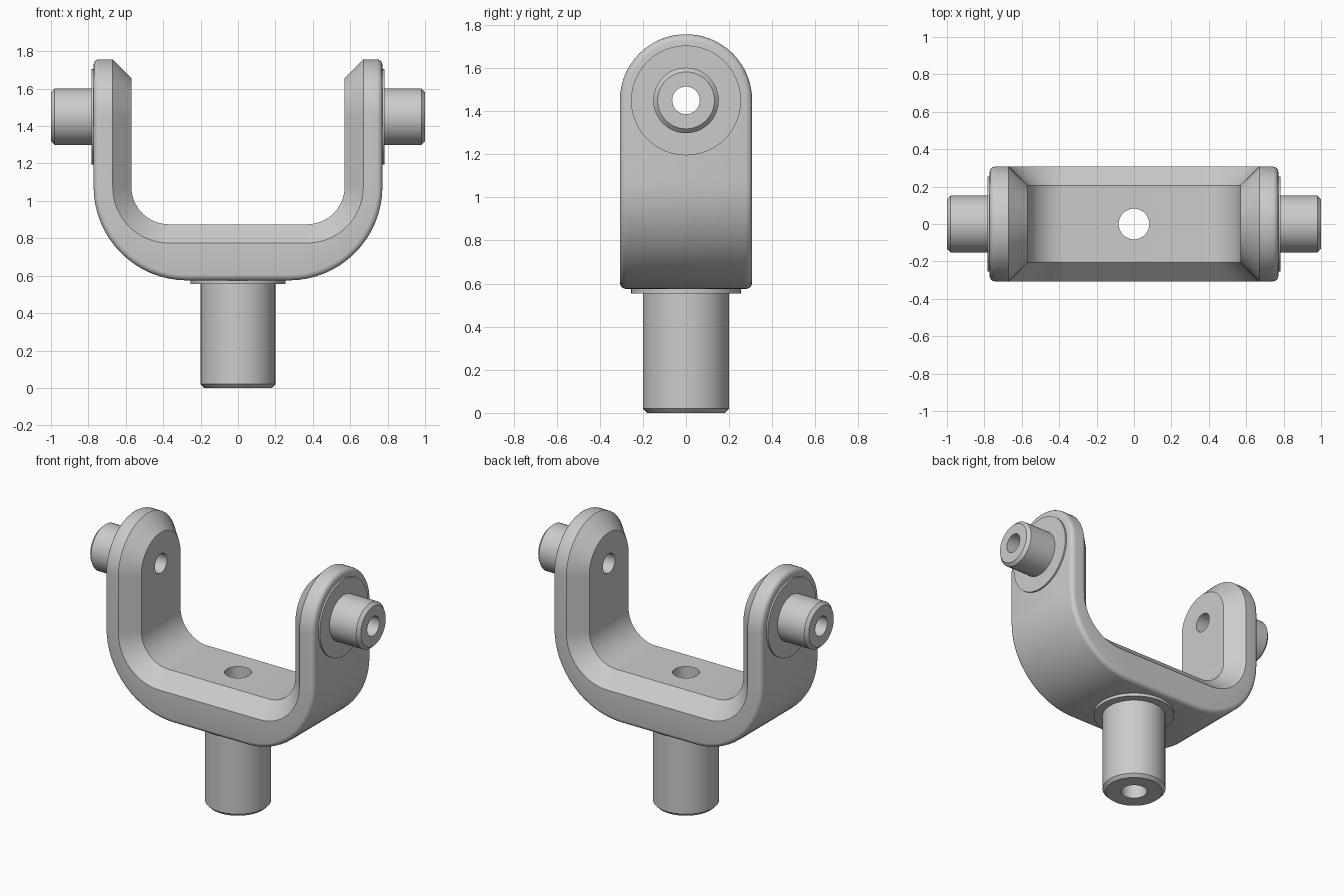
import bpy, bmesh
from math import sin, cos, pi
from mathutils import Matrix

if "Cube" in bpy.data.objects:
    bpy.data.objects.remove(bpy.data.objects["Cube"])

# One plain metal colour
grey = bpy.data.materials.new("light_grey_metal")
grey.use_nodes = True
colour = (0.6, 0.6, 0.6, 1)
grey.diffuse_color = colour
grey.node_tree.nodes["Principled BSDF"].inputs["Base Color"].default_value = colour

W = 0.307          # half depth of the yoke
FILLET = 0.03      # rounding of its outer edges
PIVOT = 1.45       # height of the side pins
BEND = 1.075       # height where the bends meet the arms
PIN_BORE, STEM_BORE = 0.064, 0.082


def skin(name, rings, closed, matrix=Matrix()):
    """Join closed rings of points into one solid object."""
    bm = bmesh.new()
    rows = [[bm.verts.new(p) for p in ring] for ring in rings]
    pairs = list(zip(rows, rows[1:])) + ([(rows[-1], rows[0])] if closed else [])
    for a, b in pairs:
        for i in range(len(a)):
            j = (i + 1) % len(a)
            bm.faces.new((a[i], a[j], b[j], b[i]))
    bmesh.ops.remove_doubles(bm, verts=bm.verts, dist=1e-5)
    bmesh.ops.recalc_face_normals(bm, faces=bm.faces)
    bm.transform(matrix)
    mesh = bpy.data.meshes.new(name)
    bm.to_mesh(mesh)
    bm.free()
    obj = bpy.data.objects.new(name, mesh)
    bpy.context.collection.objects.link(obj)
    mesh.materials.append(grey)
    return obj


def lathe(name, profile, matrix=Matrix(), n=48):
    """Turn a closed (radius, height) profile around z."""
    rings = [[(r * cos(2 * pi * k / n), r * sin(2 * pi * k / n), h)
              for r, h in profile] for k in range(n)]
    return skin(name, rings, True, matrix)


def activate(obj):
    bpy.ops.object.select_all(action='DESELECT')
    obj.select_set(True)
    bpy.context.view_layer.objects.active = obj


def bore(obj, radius, matrix):
    """Drill a round hole."""
    bm = bmesh.new()
    bmesh.ops.create_cone(bm, cap_ends=True, segments=48, radius1=radius,
                          radius2=radius, depth=3, matrix=matrix)
    mesh = bpy.data.meshes.new("drill")
    bm.to_mesh(mesh)
    bm.free()
    mesh.materials.append(grey)
    drill = bpy.data.objects.new("drill", mesh)
    drill.hide_render = True
    bpy.context.collection.objects.link(drill)
    activate(obj)
    mod = obj.modifiers.new("hole", 'BOOLEAN')
    mod.operation, mod.solver, mod.object = 'DIFFERENCE', 'EXACT', drill
    bpy.ops.object.modifier_apply(modifier=mod.name)
    bpy.data.objects.remove(drill)


# Yoke section: bend centre x, bend radius, half depth; outer round then inner chamfer
layers = []
for i in range(5):
    a = i * pi / 8
    layers.append((0.272, 0.5 - FILLET * (1 - cos(a)), W - FILLET * (1 - sin(a))))
layers += [(0.37, 0.3, W), (0.37, 0.2, W - 0.1)]


def ring(point):
    half = [point(*layer) for layer in layers]
    return half + [(x, -y, z) for x, y, z in reversed(half)]


# Sweep one half: bend, then straight arm, then rounded top
N = 16
half = []
for k in range(N + 1):
    t = k * pi / 2 / N
    half.append(ring(lambda c, r, w: (c + r * sin(t), w, BEND - r * cos(t))))
for k in range(N + 1):
    t = k * pi / 2 / N
    half.append(ring(lambda c, r, w: (c + r, w * cos(t), PIVOT + w * sin(t))))
mirrored = [[(-x, y, z) for x, y, z in r] for r in reversed(half)]
yoke = skin("yoke", mirrored + half, False)

bore(yoke, STEM_BORE, Matrix.Translation((0, 0, 0.5)))
bore(yoke, PIN_BORE, Matrix.Translation((0, 0, PIVOT)) @ Matrix.Rotation(pi / 2, 4, 'Y'))

# Hollow stem with a thin collar under the yoke
stem = lathe("stem", [(STEM_BORE, 0.577), (0.255, 0.577), (0.255, 0.555), (0.2, 0.555),
                      (0.2, 0.02), (0.18, 0), (STEM_BORE, 0)])

# Hollow side pins with round pads
pin_profile = [(PIN_BORE, 0.77), (0.255, 0.77), (0.255, 0.783), (0.152, 0.783),
               (0.152, 0.98), (0.132, 1), (PIN_BORE, 1)]
pins = [lathe(name, pin_profile, Matrix.Translation((0, 0, PIVOT))
              @ Matrix.Rotation(side * pi / 2, 4, 'Y'))
        for name, side in (("left_pin", 1), ("right_pin", -1))]

for obj in [yoke, stem] + pins:
    activate(obj)
    bpy.ops.object.shade_smooth_by_angle(angle=pi / 6)
